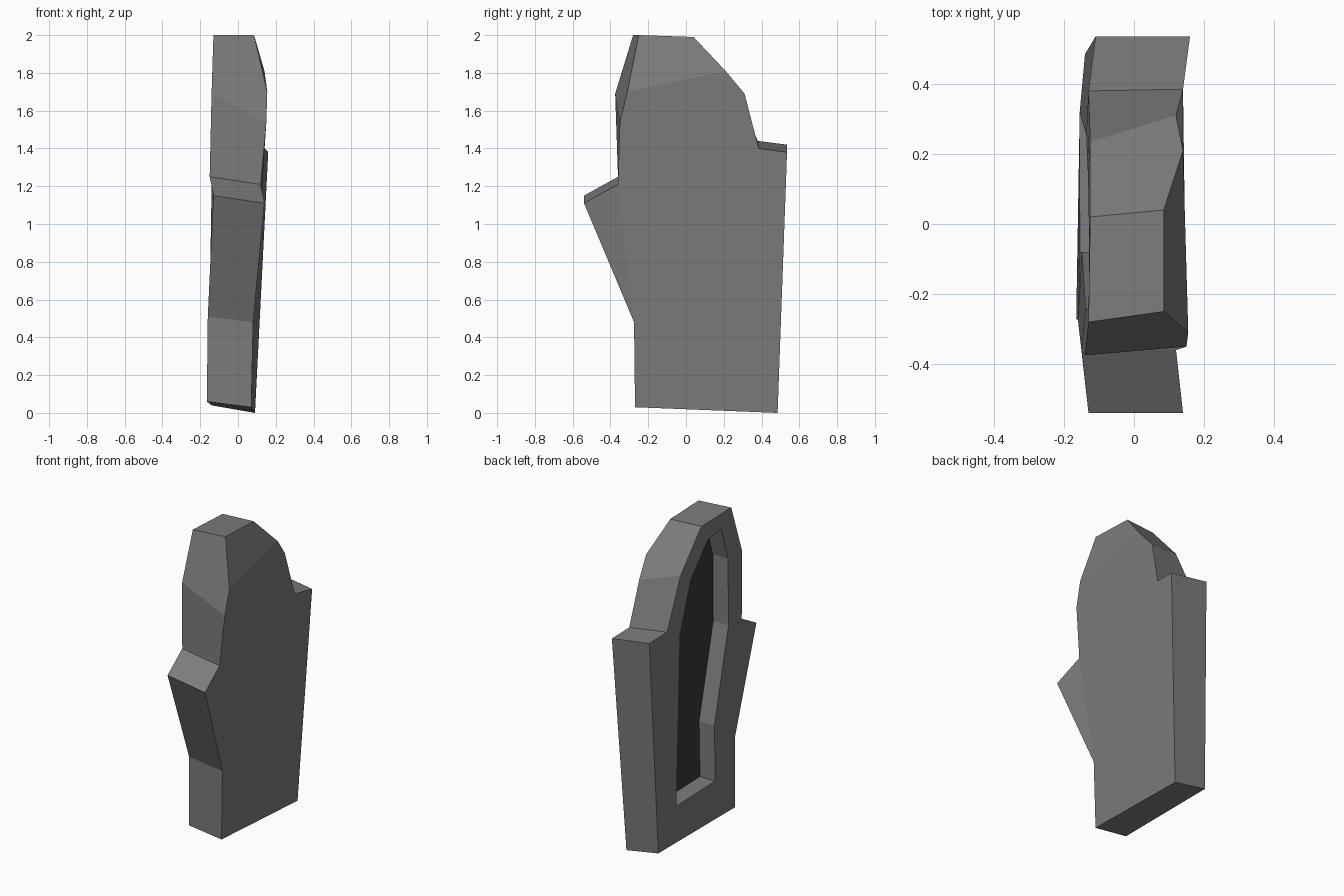
import bpy, bmesh

if "Cube" in bpy.data.objects:
    bpy.data.objects.remove(bpy.data.objects["Cube"])

# Slab outlines, both running from the front bottom corner round the back and over the top
RIGHT = [(.07, -.27, .03), (.09, .485, 0), (.16, .535, 1.38), (.14, .385, 1.40),
         (.12, .31, 1.69), (.14, .21, 1.81), (.085, .04, 1.99), (.085, -.25, 2),
         (.155, -.31, 1.7), (.15, -.35, 1.54), (.12, -.36, 1.21), (.14, -.54, 1.11),
         (.08, -.275, .48)]
LEFT = [(-.165, -.27, .06), (-.14, .485, .04), (-.11, .535, 1.42), (-.13, .38, 1.44),
        (-.125, .235, 1.75), (-.125, .02, 1.99), (-.13, -.28, 2), (-.14, -.375, 1.69),
        (-.15, -.36, 1.25), (-.13, -.54, 1.15), (-.16, -.275, .51)]
# Recess outline (y, z) on the left face, starting at the back bottom corner
RECESS = [(.32, .29), (.255, 1.38), (.135, 1.69), (-.045, 1.88), (-.18, 1.90),
          (-.245, 1.68), (-.24, 1.25), (-.08, .66), (-.08, .30)]
DEPTH = .11
RIGHT_OF_LEFT = [0, 1, 2, 3, 4, 6, 7, 9, 10, 11, 12]   # right corner matching each left one
RECESS_OF_LEFT = [8, 0, 1, 1, 2, 3, 4, 5, 6, 6, 7]     # recess corner nearest each left one


def material(name, value):
    m = bpy.data.materials.new(name)
    m.diffuse_color = (value, value, value, 1)
    m.use_nodes = True
    m.node_tree.nodes["Principled BSDF"].inputs["Base Color"].default_value = m.diffuse_color
    return m


bm = bmesh.new()
right = [bm.verts.new(p) for p in RIGHT]
left = [bm.verts.new(p) for p in LEFT]
rim = [bm.verts.new((-.16 + .017 * z, y, z)) for y, z in RECESS]
floor = [bm.verts.new((v.co.x + DEPTH, v.co.y, v.co.z)) for v in rim]


def face(verts):
    return bm.faces.new(list(dict.fromkeys(verts)))   # repeated corners collapse


# Slab edge and the border round the recess
n = len(left)
for i in range(n):
    j = (i + 1) % n
    a, b = RIGHT_OF_LEFT[i], RIGHT_OF_LEFT[j] or len(right)
    face([left[j], left[i]] + [right[k % len(right)] for k in range(a, b + 1)])
    face([left[i], left[j], rim[RECESS_OF_LEFT[j]], rim[RECESS_OF_LEFT[i]]])

# Right side: sloped top facet, front flange, main face
for ids in ([5, 6, 7, 8], [10, 11, 12], [0, 1, 2, 3, 4, 5, 8, 9, 10, 12]):
    face([right[k] for k in ids])

# Recess walls and dark floor
m = len(rim)
for i in range(m):
    j = (i + 1) % m
    face([rim[i], rim[j], floor[j], floor[i]])
face(floor).material_index = 1

bmesh.ops.recalc_face_normals(bm, faces=bm.faces)
mesh = bpy.data.meshes.new("recessed_slab")
bm.to_mesh(mesh)
bm.free()
mesh.materials.append(material("stone grey", .2))
mesh.materials.append(material("dark recess", .04))
slab = bpy.data.objects.new("recessed_slab", mesh)
bpy.context.collection.objects.link(slab)
